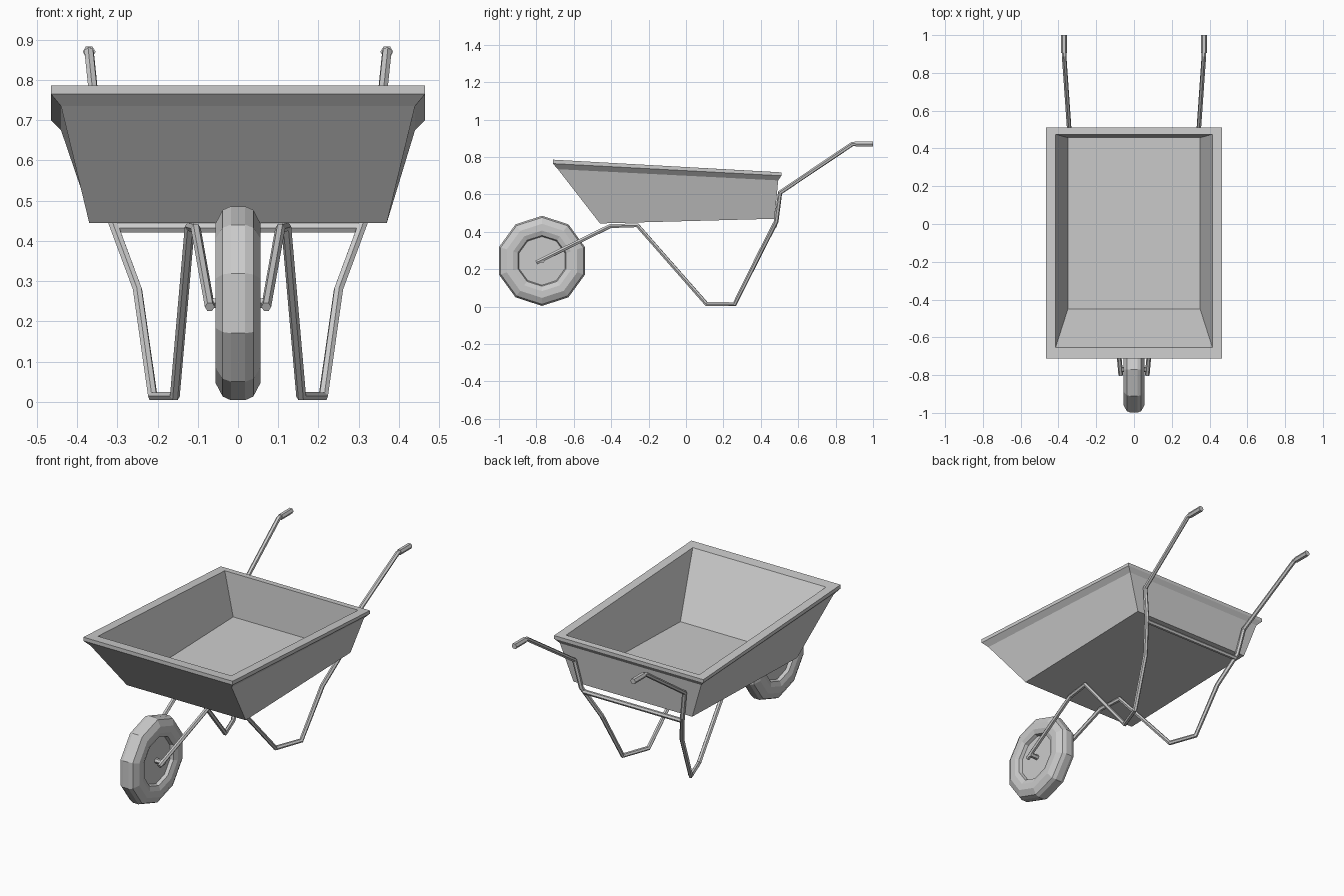
import bpy, bmesh
from math import cos, sin, pi

if "Cube" in bpy.data.objects:
    bpy.data.objects.remove(bpy.data.objects["Cube"])


def loft(name, rings):
    """Skin a list of equal-length vertex rings and cap both ends."""
    bm = bmesh.new()
    loops = [[bm.verts.new(p) for p in ring] for ring in rings]
    n = len(loops[0])
    for a, b in zip(loops, loops[1:]):
        for i in range(n):
            j = (i + 1) % n
            bm.faces.new((a[i], a[j], b[j], b[i]))
    bm.faces.new(loops[0])
    bm.faces.new(loops[-1])
    bmesh.ops.recalc_face_normals(bm, faces=bm.faces)
    mesh = bpy.data.meshes.new(name)
    bm.to_mesh(mesh)
    bm.free()
    obj = bpy.data.objects.new(name, mesh)
    bpy.context.collection.objects.link(obj)
    return obj


def tube(name, points, radius):
    """Six-sided flat-shaded tube along a path, as a mesh."""
    curve = bpy.data.curves.new(name, 'CURVE')
    curve.dimensions = '3D'
    curve.bevel_depth = radius
    curve.bevel_resolution = 1
    curve.use_fill_caps = True
    spline = curve.splines.new('POLY')
    spline.points.add(len(points) - 1)
    for sp, p in zip(spline.points, points):
        sp.co = (*p, 1)
    spline.use_smooth = False
    obj = bpy.data.objects.new(name, curve)
    bpy.context.collection.objects.link(obj)
    bpy.ops.object.select_all(action='DESELECT')
    obj.select_set(True)
    bpy.context.view_layer.objects.active = obj
    bpy.ops.object.convert(target='MESH')
    return obj


def tray_ring(x, y_front, y_back, z_front, z_back):
    return [(-x, y_front, z_front), (x, y_front, z_front),
            (x, y_back, z_back), (-x, y_back, z_back)]


# Tray: outer floor, outer wall, flared lip, rim, inner wall, inner floor
loft("tray", [tray_ring(*r) for r in (
    (0.37, -0.46, 0.473, 0.445, 0.47),
    (0.44, -0.685, 0.493, 0.735, 0.675),
    (0.465, -0.712, 0.51, 0.765, 0.70),
    (0.465, -0.712, 0.51, 0.786, 0.718),
    (0.415, -0.653, 0.475, 0.782, 0.72),
    (0.35, -0.45, 0.457, 0.46, 0.484),
)])

# Wheel: ten-sided lathe of a half profile (x, radius), mirrored across x
WHEEL_Y, WHEEL_Z = -0.77, 0.245
half = [(0.018, 0.241), (0.038, 0.232), (0.056, 0.198),
        (0.056, 0.162), (0.046, 0.136), (0.028, 0.13)]
profile = [(-x, r) for x, r in reversed(half)] + half
loft("wheel", [[(x, WHEEL_Y + r * sin(2 * pi * k / 10),
                 WHEEL_Z + r * cos(2 * pi * k / 10)) for k in range(10)]
               for x, r in profile])

# Axle
tube("axle", [(-0.08, WHEEL_Y, WHEEL_Z), (0.08, WHEEL_Y, WHEEL_Z)], 0.014)

# Side frames: wheel fork, leg and handle in one bent tube
path = [(0.07, -0.80, 0.236), (0.105, -0.405, 0.431), (0.12, -0.26, 0.435),
        (0.157, 0.11, 0.014), (0.212, 0.26, 0.014), (0.25, 0.393, 0.28),
        (0.315, 0.482, 0.455), (0.343, 0.503, 0.61), (0.37, 0.89, 0.87),
        (0.37, 0.95, 0.87)]
for side, s in (("left", -1), ("right", 1)):
    tube(side + "_frame", [(s * x, y, z) for x, y, z in path], 0.0125)
    tube(side + "_grip", [(s * 0.37, 0.905, 0.87), (s * 0.37, 1.0, 0.87)], 0.016)

# Rear cross bar between the legs
tube("cross_bar", [(-0.305, 0.475, 0.432), (0.305, 0.475, 0.432)], 0.0125)
